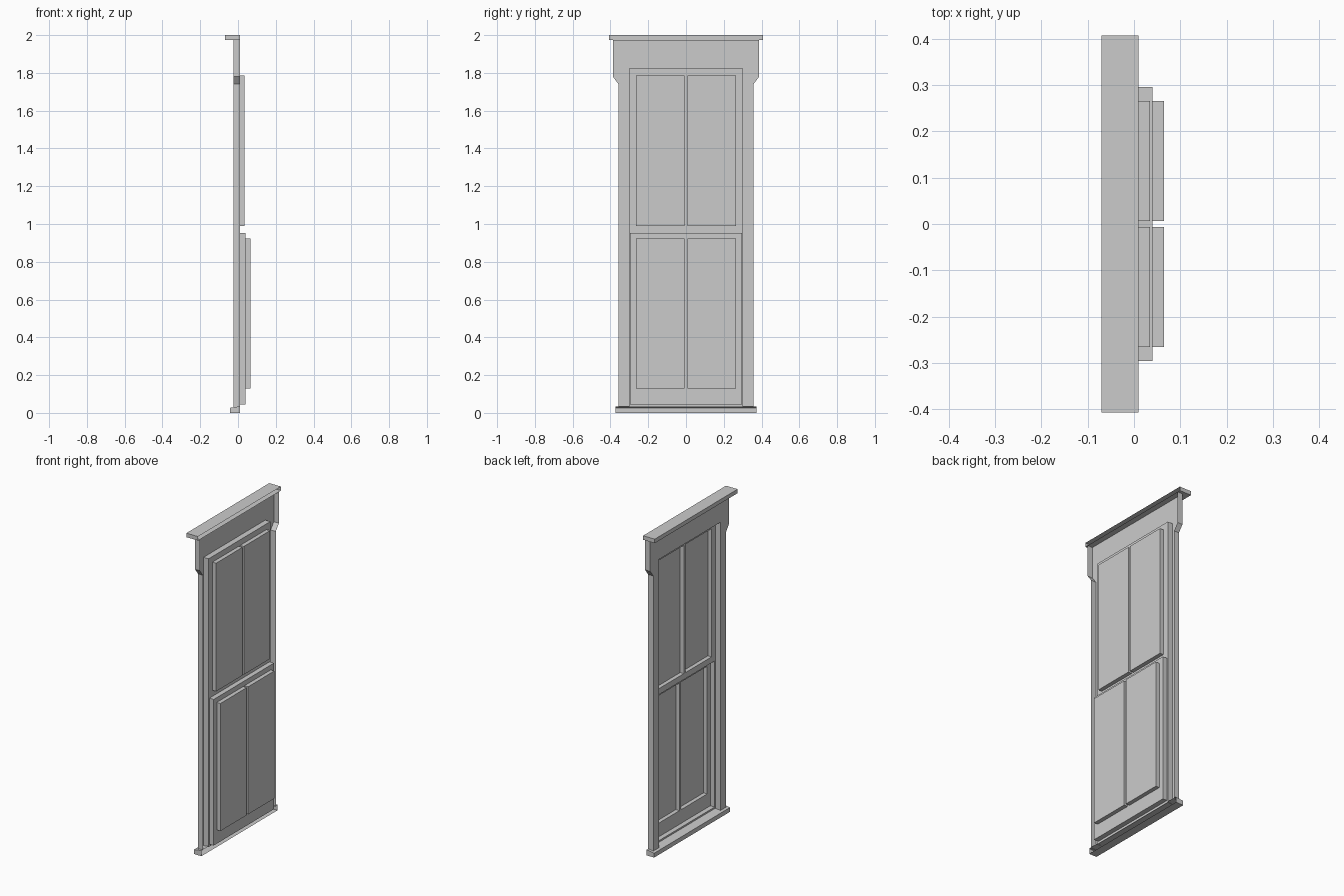
import bpy, bmesh

if "Cube" in bpy.data.objects:
    bpy.data.objects.remove(bpy.data.objects["Cube"])

BACK = 0.01        # plane of the open rear edge and upper sash
FACE = -0.025      # plane of the casing front


def rect(y0, y1, z0, z1):
    return [(y0, z0), (y0, z1), (y1, z1), (y1, z0)]


def face(bm, pts):
    bm.faces.new([bm.verts.new(p) for p in pts])


def plate(bm, x, loop):
    face(bm, [(x, y, z) for y, z in loop])


def ring(bm, x, outer, inner):
    for i in range(4):
        j = (i + 1) % 4
        plate(bm, x, [outer[i], outer[j], inner[j], inner[i]])


def walls(bm, loop, x0, x1, closed=True):
    for i in range(len(loop) if closed else len(loop) - 1):
        (ya, za), (yb, zb) = loop[i], loop[(i + 1) % len(loop)]
        face(bm, [(x0, ya, za), (x1, ya, za), (x1, yb, zb), (x0, yb, zb)])


def finish(bm, name):
    bmesh.ops.remove_doubles(bm, verts=bm.verts, dist=0.0002)
    me = bpy.data.meshes.new(name)
    bm.to_mesh(me)
    bm.free()
    bpy.context.collection.objects.link(bpy.data.objects.new(name, me))


def sash(name, outer, glass, x, depth=0.025, bar=0.007):
    """Sash face with two recessed panes either side of a glazing bar."""
    bm = bmesh.new()
    y0, y1, z0, z1 = glass
    ring(bm, x, rect(*outer), rect(*glass))
    plate(bm, x, rect(-bar, bar, z0, z1))
    for a, b in ((y0, -bar), (bar, y1)):
        pane = rect(a, b, z0, z1)
        walls(bm, pane[::-1], x, x + depth)
        plate(bm, x + depth, pane)
    return bm


# Casing: flat front with shouldered head, outer returns and inner reveal
half = [(-0.357, 0.03), (-0.357, 1.74), (-0.387, 1.78), (-0.387, 1.975)]
outline = half + [(-y, z) for y, z in reversed(half)]
reveal = [(0.303, 0.03), (0.303, 1.822), (-0.303, 1.822), (-0.303, 0.03)]
bm = bmesh.new()
plate(bm, FACE, outline + reveal)
walls(bm, outline, FACE, BACK, closed=False)
walls(bm, reveal, FACE, BACK, closed=False)
finish(bm, "casing")

# Top cap, open at the rear
bm = bmesh.new()
cap = rect(-0.407, 0.407, 1.975, 2.0)
plate(bm, -0.07, cap)
walls(bm, cap, -0.07, BACK, closed=False)
face(bm, [(-0.07, -0.407, 1.975), (FACE, -0.407, 1.975),
          (FACE, 0.407, 1.975), (-0.07, 0.407, 1.975)][::-1])
for s in (-1, 1):
    face(bm, [(FACE, s * 0.387, 1.975), (FACE, s * 0.407, 1.975),
              (BACK, s * 0.407, 1.975), (BACK, s * 0.387, 1.975)][::s])
finish(bm, "top_cap")

# Sill, open at the rear, with a slightly sloped nose
bm = bmesh.new()
nose, body = rect(-0.373, 0.373, 0, 0.027), rect(-0.373, 0.373, 0, 0.035)
plate(bm, -0.042, nose)
for i in range(4):
    j = (i + 1) % 4
    face(bm, [(-0.042, *nose[i]), (BACK, *body[i]),
              (BACK, *body[j]), (-0.042, *nose[j])])
finish(bm, "sill")

# Upper sash
finish(sash("upper_sash", (-0.303, 0.303, 0.96, 1.822),
            (-0.265, 0.265, 0.99, 1.787), BACK), "upper_sash")

# Lower sash, set one step deeper, with its surrounding stop
low = (-0.296, 0.296, 0.045, 0.953)
bm = sash("lower_sash", low, (-0.265, 0.265, 0.13, 0.923), 0.04)
walls(bm, rect(*low)[::-1], BACK, 0.04)
ring(bm, BACK, rect(-0.303, 0.303, 0.03, 0.96), rect(*low))
finish(bm, "lower_sash")
